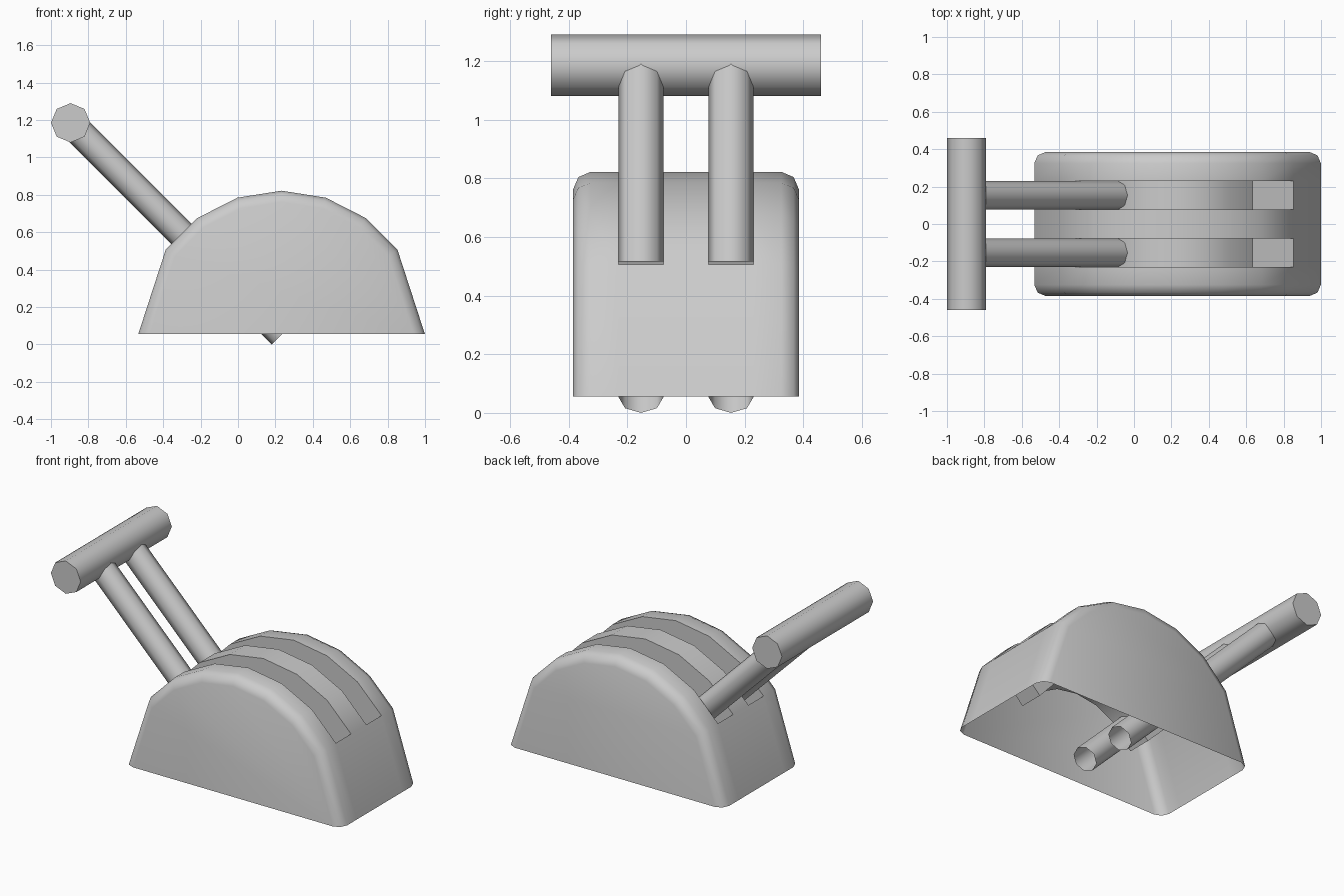
import bpy, bmesh
from math import sin, cos, radians, pi

if "Cube" in bpy.data.objects:
    bpy.data.objects.remove(bpy.data.objects["Cube"])

CX, CZ, R = 0.233, 0.056, 0.766      # pivot centre and dome radius
ANGLES = [-90, -54, -36, -18, 0, 18, 36, 54, 90]


def finish(name, bm):
    me = bpy.data.meshes.new(name)
    bm.to_mesh(me)
    bm.free()
    ob = bpy.data.objects.new(name, me)
    bpy.context.collection.objects.link(ob)
    bpy.ops.object.select_all(action='DESELECT')
    bpy.context.view_layer.objects.active = ob
    ob.select_set(True)
    bpy.ops.object.shade_smooth_by_angle(angle=radians(50))
    return ob


def cylinder(name, radius, length, loc, rot, caps):
    bm = bmesh.new()
    bmesh.ops.create_cone(bm, cap_ends=caps, segments=8, radius1=radius,
                          radius2=radius, depth=length)
    ob = finish(name, bm)
    ob.location, ob.rotation_euler = loc, rot
    return ob


def arc_point(a, r):
    return CX + r * sin(radians(a)), CZ + r * cos(radians(a))


# Housing: open-bottomed dome with rounded rims and two sunken slots
bm = bmesh.new()
half = [(0.077, 0), (0.23, 0), (0.325, 0), (0.367, 0.018), (0.385, 0.06)]
stations = [(-y, i) for y, i in reversed(half)] + half
rings = []
for y, inset in stations:
    pts = [arc_point(a, R - inset) for a in ANGLES]
    rings.append([bm.verts.new((x, y, z)) for x, z in pts])

# slot floor: radial offset, with 45 degree end ledges
floor = [arc_point(a, 0.461) for a in ANGLES[2:-2]]
floor = [(CX - 0.4, 0.288)] + floor + [(CX + 0.4, 0.288)]

for k in range(len(rings) - 1):
    a, b = rings[k], rings[k + 1]
    slot = abs(abs(stations[k][0] + stations[k + 1][0]) / 2 - 0.1535) < 0.01
    for i in range(len(ANGLES) - 1):
        if not (slot and 1 <= i <= 6):
            bm.faces.new((a[i], a[i + 1], b[i + 1], b[i]))
    if slot:
        fa, fb = [[bm.verts.new((x, stations[j][0], z)) for x, z in floor]
                  for j in (k, k + 1)]
        oa, ob_ = a[1:8], b[1:8]
        for i in range(6):
            bm.faces.new((fa[i], fa[i + 1], fb[i + 1], fb[i]))
            bm.faces.new((oa[i], oa[i + 1], fa[i + 1], fa[i]))
            bm.faces.new((ob_[i + 1], ob_[i], fb[i], fb[i + 1]))
        bm.faces.new((oa[0], fa[0], fb[0], ob_[0]))
        bm.faces.new((oa[6], ob_[6], fb[6], fa[6]))
bm.faces.new(rings[0])
bm.faces.new(rings[-1])
bmesh.ops.recalc_face_normals(bm, faces=bm.faces)
bm.normal_update()
if max(bm.faces, key=lambda f: f.calc_center_median().y).normal.y < 0:
    bmesh.ops.reverse_faces(bm, faces=bm.faces)
finish("housing", bm)

# Grip bar across the top of the levers
cylinder("grip_bar", 0.105, 0.92, (-0.895, 0, 1.185), (pi / 2, 0, 0), True)

# Two lever arms running through the slots
for side, name in ((-1, "front_lever_arm"), (1, "back_lever_arm")):
    cylinder(name, 0.077, 1.598, (-0.3305, side * 0.1535, 0.6195),
             (0, 3 * pi / 4, 0), False)
